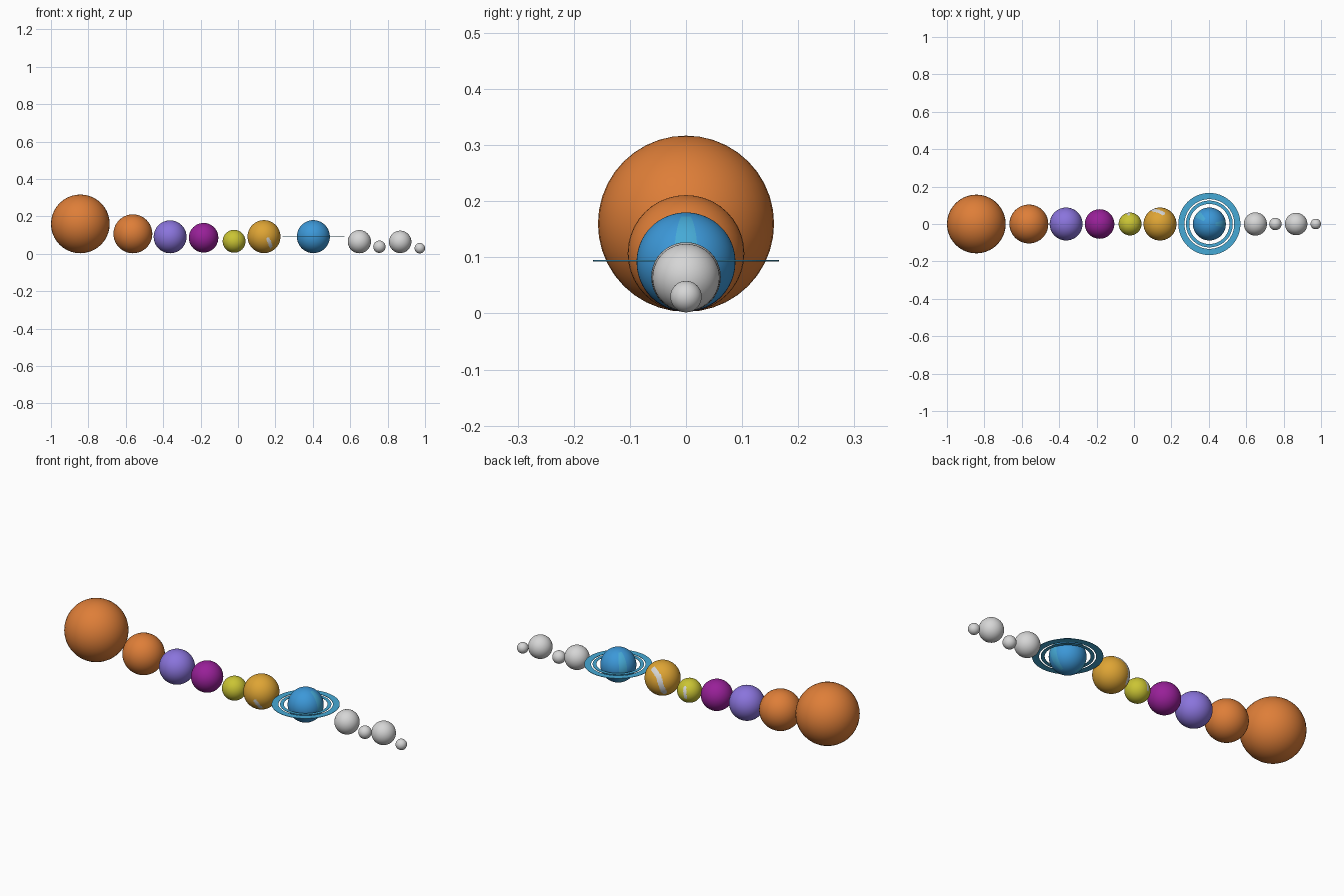
import bpy, bmesh, math
from mathutils import Vector

if "Cube" in bpy.data.objects:
    bpy.data.objects.remove(bpy.data.objects["Cube"])


def lin(c):
    c /= 255
    return c / 12.92 if c <= 0.04045 else ((c + 0.055) / 1.055) ** 2.4


def mat(name, r, g, b):
    m = bpy.data.materials.new(name)
    m.diffuse_color = (lin(r), lin(g), lin(b), 1)
    m.use_nodes = True
    m.node_tree.nodes["Principled BSDF"].inputs["Base Color"].default_value = m.diffuse_color
    return m


ORANGE = mat("orange", 222, 126, 56)
PURPLE = mat("purple", 138, 116, 220)
MAGENTA = mat("magenta", 152, 32, 152)
YELLOW = mat("yellow", 202, 196, 52)
GOLD = mat("gold", 222, 164, 52)
BLUE = mat("blue", 60, 152, 216)
LIGHT_BLUE = mat("light blue", 70, 170, 214)
GREY = mat("light grey", 214, 214, 214)


def finish(name, bm, mats, loc):
    me = bpy.data.meshes.new(name)
    bm.to_mesh(me)
    bm.free()
    ob = bpy.data.objects.new(name, me)
    ob.location = loc
    for m in mats:
        me.materials.append(m)
    bpy.context.collection.objects.link(ob)
    return ob


def planet(name, x, z, r, material, patch=None, patch_mat=None):
    """Smooth ball; faces whose unit direction passes patch() get patch_mat."""
    bm = bmesh.new()
    seg = 128 if patch else 40
    bmesh.ops.create_uvsphere(bm, u_segments=seg, v_segments=seg // 2, radius=r)
    for f in bm.faces:
        f.smooth = True
        if patch and patch(f.calc_center_median().normalized()):
            f.material_index = 1
    finish(name, bm, [material] + ([patch_mat] if patch else []), (x, 0, z))


def streak(points, width):
    """Rule: direction lies within width of a polyline on the unit sphere."""
    pts = [Vector(p).normalized() for p in points]

    def test(d):
        for a, b in zip(pts, pts[1:]):
            t = max(0, min(1, (d - a).dot(b - a) / (b - a).length_squared))
            if (d - (a + (b - a) * t).normalized()).length < width:
                return True
        return False
    return test


def wedges(d):
    lon = math.degrees(math.atan2(d.y, d.x))
    return any(abs(lon - c) < 14 for c in (0, 141)) and abs(d.z) < 0.93


# plain balls
planet("giant_ball", -0.843, 0.160, 0.157, ORANGE)
planet("large_ball", -0.562, 0.107, 0.104, ORANGE)
planet("purple_ball", -0.363, 0.091, 0.088, PURPLE)
planet("magenta_ball", -0.184, 0.086, 0.079, MAGENTA)

# balls with pale patches
planet("yellow_ball", -0.021, 0.067, 0.061, YELLOW,
       streak([(-.115, .81, .56), (-.27, .935, -.22)], 0.13), GREY)
back = streak([(.16, .66, .73), (-.3, .82, .48), (-.46, .86, .1), (-.55, .62, -.5)], 0.15)
front = streak([(.25, -.95, -.15), (.42, -.65, -.6)], 0.11)
planet("gold_ball", 0.139, 0.092, 0.088, GOLD, lambda d: back(d) or front(d), GREY)

# ringed ball
planet("ringed_ball", 0.403, 0.092, 0.088, BLUE, wedges, LIGHT_BLUE)


def ring(name, r0, r1):
    bm = bmesh.new()
    n, h = 96, 0.001
    profile = [(r0, -h), (r1, -h), (r1, h), (r0, h)]
    loops = [[bm.verts.new((r * math.cos(2 * math.pi * i / n),
                            r * math.sin(2 * math.pi * i / n), z))
              for r, z in profile] for i in range(n)]
    for i in range(n):
        a, b = loops[i], loops[(i + 1) % n]
        for k in range(4):
            j = (k + 1) % 4
            bm.faces.new((a[k], b[k], b[j], a[j]))
    bmesh.ops.recalc_face_normals(bm, faces=bm.faces)
    finish(name, bm, [LIGHT_BLUE], (0.403, 0, 0.094))


ring("outer_ring", 0.133, 0.166)
ring("inner_ring", 0.107, 0.125)

# small grey balls
for name, x, z, r in (("grey_ball_1", 0.649, 0.065, 0.062),
                      ("grey_ball_2", 0.756, 0.038, 0.033),
                      ("grey_ball_3", 0.867, 0.064, 0.060),
                      ("grey_ball_4", 0.972, 0.030, 0.028)):
    planet(name, x, z, r, GREY)
